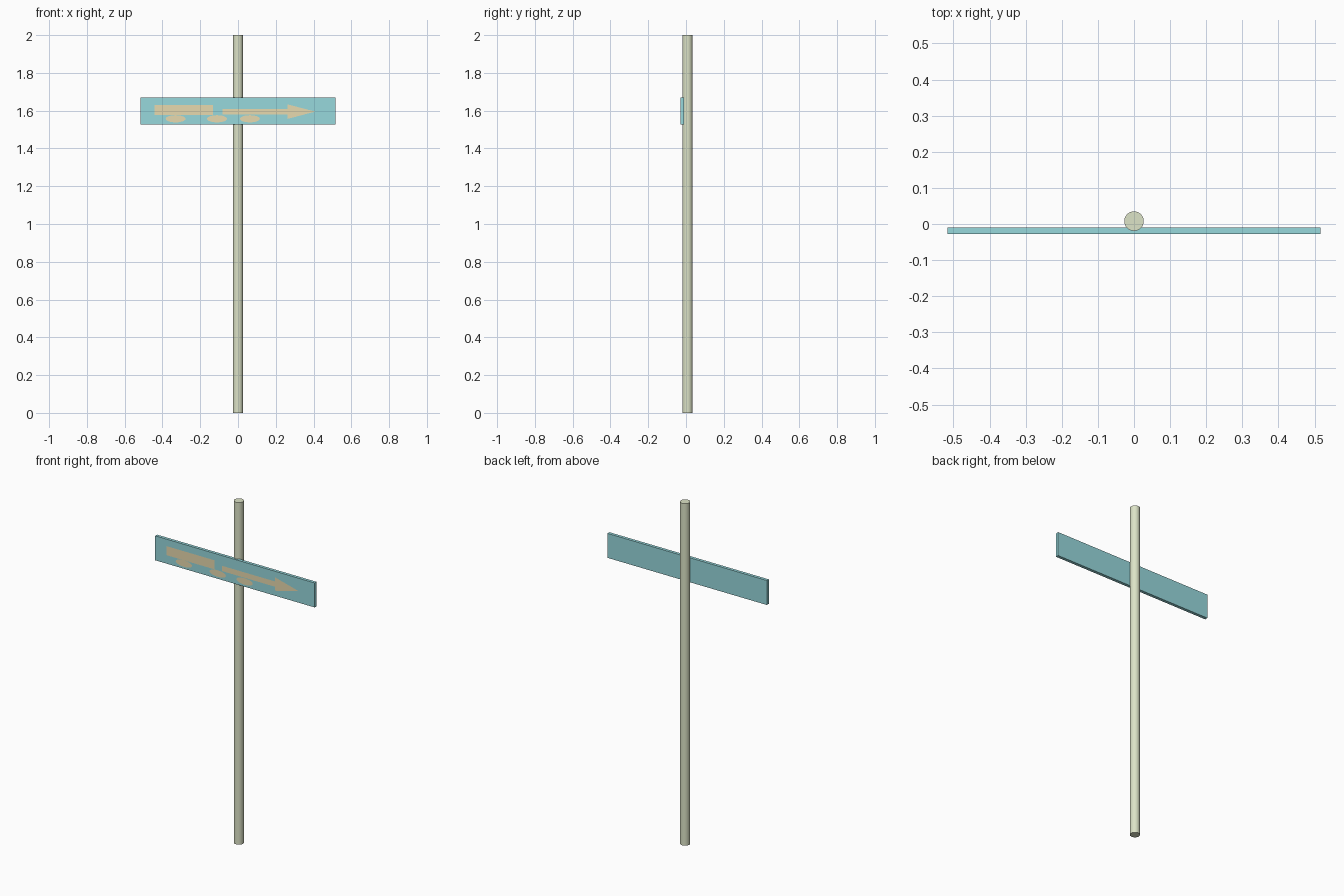
import bpy
from math import cos, sin, tau

if "Cube" in bpy.data.objects:
    bpy.data.objects.remove(bpy.data.objects["Cube"])


def material(name, rgb):
    m = bpy.data.materials.new(name)
    m.diffuse_color = (*rgb, 1)
    m.use_nodes = True
    m.node_tree.nodes["Principled BSDF"].inputs["Base Color"].default_value = m.diffuse_color
    return m


pole_mat = material("pole_cream", (0.72, 0.77, 0.57))
board_mat = material("board_blue", (0.31, 0.69, 0.72))
paint_mat = material("marking_sand", (0.80, 0.70, 0.43))

FRONT = -0.028  # front face of the board


def flat_shape(name, outline):
    """Painted marking: one flat face just in front of the board."""
    me = bpy.data.meshes.new(name)
    me.from_pydata([(x, FRONT - 0.001, z) for x, z in outline], [],
                   [list(range(len(outline)))])
    me.materials.append(paint_mat)
    ob = bpy.data.objects.new(name, me)
    bpy.context.collection.objects.link(ob)
    return ob


# Round pole
bpy.ops.mesh.primitive_cylinder_add(vertices=32, radius=0.027, depth=2,
                                    location=(0, 0.008, 1))
pole = bpy.context.object
pole.name = "pole"
pole.data.materials.append(pole_mat)
bpy.ops.object.shade_smooth_by_angle()

# Sign board, slightly let into the front of the pole
bpy.ops.mesh.primitive_cube_add(size=1, location=(0, FRONT + 0.009, 1.5975))
board = bpy.context.object
board.name = "sign_board"
board.scale = (1.032, 0.018, 0.143)
bpy.ops.object.transform_apply(location=False, rotation=False, scale=True)
board.data.materials.append(board_mat)

# Bar marking
flat_shape("bar_marking", [(-0.441, 1.576), (-0.132, 1.576),
                           (-0.132, 1.629), (-0.441, 1.629)])

# Arrow marking
flat_shape("arrow_marking", [(-0.082, 1.579), (0.261, 1.579), (0.261, 1.556),
                             (0.409, 1.595), (0.261, 1.634), (0.261, 1.610),
                             (-0.082, 1.610)])

# Oval markings under the bar and arrow
for i, cx in enumerate((-0.330, -0.111, 0.063)):
    flat_shape(f"oval_marking_{i + 1}",
               [(cx + 0.053 * cos(tau * k / 24), 1.557 + 0.019 * sin(tau * k / 24))
                for k in range(24)])
